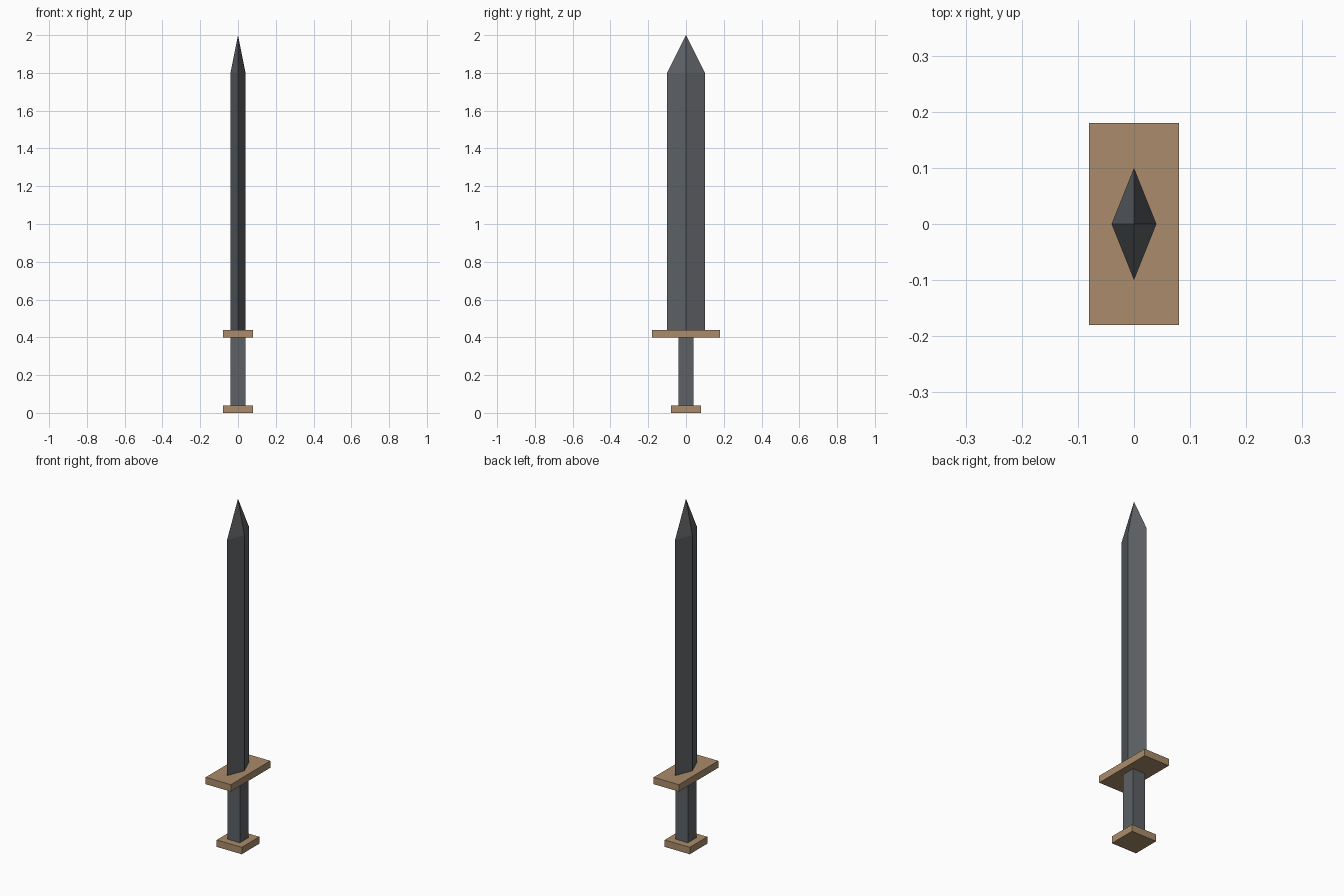
import bpy
import bmesh

if "Cube" in bpy.data.objects:
    bpy.data.objects.remove(bpy.data.objects["Cube"])


def material(name, color):
    mat = bpy.data.materials.new(name)
    mat.diffuse_color = color
    mat.use_nodes = True
    mat.node_tree.nodes["Principled BSDF"].inputs["Base Color"].default_value = mat.diffuse_color
    return mat


steel = material("dark_steel", (0.11, 0.12, 0.13, 1))
wood = material("wood", (0.40, 0.26, 0.145, 1))


def make_object(name, bm, mat):
    bmesh.ops.recalc_face_normals(bm, faces=bm.faces)
    mesh = bpy.data.meshes.new(name)
    bm.to_mesh(mesh)
    bm.free()
    mesh.materials.append(mat)
    obj = bpy.data.objects.new(name, mesh)
    bpy.context.collection.objects.link(obj)
    return obj


def box(name, half_x, half_y, z0, z1, mat):
    bm = bmesh.new()
    bmesh.ops.create_cube(bm, size=1)
    bmesh.ops.scale(bm, vec=(2 * half_x, 2 * half_y, z1 - z0), verts=bm.verts)
    bmesh.ops.translate(bm, vec=(0, 0, (z0 + z1) / 2), verts=bm.verts)
    return make_object(name, bm, mat)


# Hilt: pommel plate, square grip, crossguard
box("pommel", 0.08, 0.08, 0.0, 0.04, wood)
box("grip", 0.04, 0.04, 0.04, 0.40, steel)
box("crossguard", 0.08, 0.18, 0.40, 0.44, wood)

# Blade: diamond section rising to a four-sided point
bm = bmesh.new()
section = [(0.04, 0), (0, 0.10), (-0.04, 0), (0, -0.10)]
base = [bm.verts.new((x, y, 0.44)) for x, y in section]
shoulder = [bm.verts.new((x, y, 1.80)) for x, y in section]
tip = bm.verts.new((0, 0, 2.0))
bm.faces.new(base)
for i in range(4):
    j = (i + 1) % 4
    bm.faces.new((base[i], base[j], shoulder[j], shoulder[i]))
    bm.faces.new((shoulder[i], shoulder[j], tip))
make_object("blade", bm, steel)
